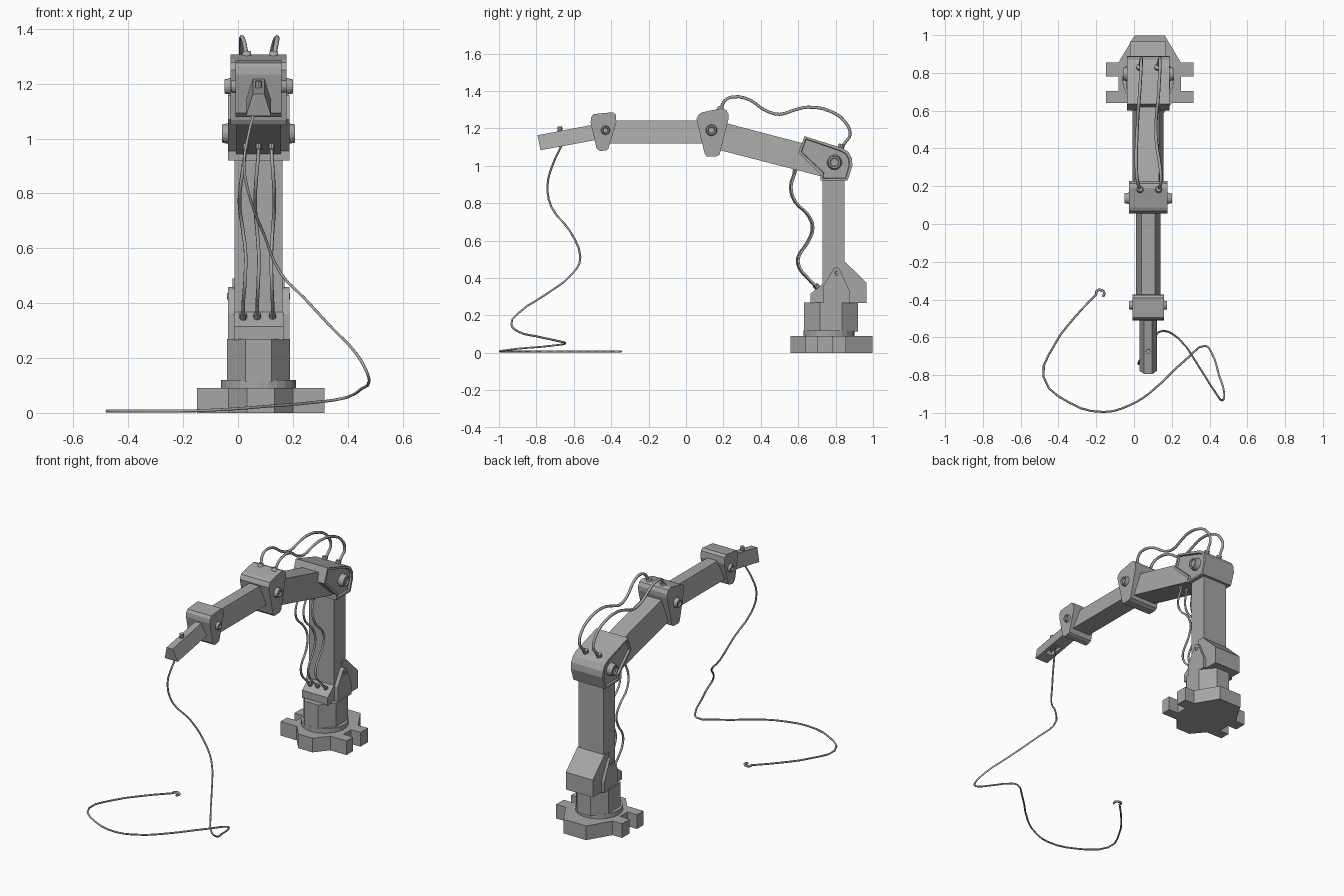
import bpy, bmesh
from mathutils import Vector, Matrix

if "Cube" in bpy.data.objects:
    bpy.data.objects.remove(bpy.data.objects["Cube"])

CX = 0.075  # centre line of the arm
GREY = bpy.data.materials.new("dark_grey")
GREY.diffuse_color = (.38, .38, .38, 1)
GREY.use_nodes = True
GREY.node_tree.nodes["Principled BSDF"].inputs["Base Color"].default_value = GREY.diffuse_color


def add_object(name, data):
    data.materials.append(GREY)
    ob = bpy.data.objects.new(name, data)
    bpy.context.collection.objects.link(ob)
    return ob


def finish(name, bm):
    bmesh.ops.recalc_face_normals(bm, faces=bm.faces)
    me = bpy.data.meshes.new(name)
    bm.to_mesh(me)
    bm.free()
    return add_object(name, me)


def prism(name, profile, half, inset=0):
    """Side profile (y, z) spread across x; half is one width or one per point."""
    hs = half if isinstance(half, list) else [half] * len(profile)
    bm = bmesh.new()
    sides = [[bm.verts.new((CX + s * h, y, z)) for (y, z), h in zip(profile, hs)] for s in (-1, 1)]
    caps = [bm.faces.new(s) for s in sides]
    n = len(profile)
    for i in range(n):
        j = (i + 1) % n
        bm.faces.new((sides[0][i], sides[0][j], sides[1][j], sides[1][i]))
    bmesh.ops.recalc_face_normals(bm, faces=bm.faces)
    if inset:
        for f in caps:
            bmesh.ops.inset_region(bm, faces=[f], thickness=inset)
            bmesh.ops.inset_region(bm, faces=[f], thickness=.003, depth=-.012)
    return finish(name, bm)


def slab(name, outline, z0, z1):
    """Plan outline (x, y) raised from z0 to z1."""
    bm = bmesh.new()
    face = bm.faces.new([bm.verts.new((x, y, z0)) for x, y in outline])
    ext = bmesh.ops.extrude_face_region(bm, geom=[face], use_keep_orig=True)["geom"]
    bmesh.ops.translate(bm, vec=(0, 0, z1 - z0), verts=[v for v in ext if isinstance(v, bmesh.types.BMVert)])
    return finish(name, bm)


def peg(name, a, b, r1, r2=None, seg=12, rim=0):
    """Round peg from a to b, with an optional sunken end at b."""
    a, b = Vector(a), Vector(b)
    d = b - a
    bm = bmesh.new()
    m = Matrix.Translation((a + b) / 2) @ d.to_track_quat('Z', 'Y').to_matrix().to_4x4()
    bmesh.ops.create_cone(bm, cap_ends=True, segments=seg, radius1=r1, radius2=r2 or r1,
                          depth=d.length, matrix=m)
    if rim:
        end = max(bm.faces, key=lambda f: f.calc_center_median().dot(d))
        bmesh.ops.inset_region(bm, faces=[end], thickness=rim)
        bmesh.ops.inset_region(bm, faces=[end], thickness=0.003, depth=-0.008)
    return finish(name, bm)


def hose(name, pts, r):
    cu = bpy.data.curves.new(name, 'CURVE')
    cu.dimensions = '3D'
    cu.bevel_depth, cu.bevel_resolution, cu.resolution_u = r, 1, 3
    cu.use_fill_caps = True
    sp = cu.splines.new('BEZIER')
    sp.bezier_points.add(len(pts) - 1)
    for p, co in zip(sp.bezier_points, pts):
        p.co = co
        p.handle_left_type = p.handle_right_type = 'AUTO'
    return add_object(name, cu)


# Base plate with slotted lugs, mirrored from its right half
half = [(.05, .558), (.118, .64), (.232, .64), (.232, .705), (.165, .705), (.165, .78),
        (.232, .78), (.232, .855), (.165, .855), (.08, .998)]
slab("base_plate", [(.083 + x, y) for x, y in half] + [(.083 - x, y) for x, y in reversed(half)], 0, .09)
peg("turntable_ring", (CX, .765, .085), (CX, .765, .12), .137, seg=24)

# Turret and column
oct8 = [(1, .41), (.41, 1), (-.41, 1), (-1, .41), (-1, -.41), (-.41, -1), (.41, -1), (1, -.41)]
slab("turret", [(CX + .115 * x, .775 + .145 * y) for x, y in oct8], .115, .27)
prism("hose_block", [(.665, .265), (.665, .315), (.73, .368), (.75, .368), (.75, .265)], .09)
prism("rear_block", [(.80, .265), (.965, .265), (.965, .375), (.847, .49), (.80, .49)], .095)
prism("side_brackets", [(.735, .265), (.735, .36), (.79, .45), (.805, .458), (.82, .45),
                        (.875, .33), (.875, .265)], .112)
prism("column", [(.73, .265), (.847, .265), (.847, .95), (.73, .95)], .088)

# Shoulder housing and arm segments (sides lean in toward the top)
prism("shoulder_housing", [(.634, 1.158), (.837, 1.094), (.867, 1.075), (.887, 1.04), (.89, 1.0),
                           (.864, .92), (.72, .92), (.72, .955), (.60, 1.07)], .112, inset=.016)
prism("upper_arm", [(.136, 1.095), (.75, .936), (.79, 1.077), (.136, 1.248)], [.082, .082, .057, .057])
prism("forearm", [(-.43, 1.12), (.136, 1.12), (.136, 1.242), (-.43, 1.242)], [.064, .064, .036, .036])
tip = prism("arm_tip", [(-.778, 1.083), (-.43, 1.147), (-.43, 1.232), (-.794, 1.163)],
            [.046, .046, .021, .021])

# Elbow and wrist wedges
prism("elbow_block", [(.056, 1.249), (.07, 1.277), (.088, 1.286), (.19, 1.307), (.215, 1.298), (.227, 1.276),
                      (.227, 1.249), (.18, 1.06), (.163, 1.05), (.11, 1.05), (.099, 1.067)], .102)
prism("wrist_block", [(-.51, 1.233), (-.507, 1.26), (-.495, 1.276), (-.393, 1.286), (-.376, 1.275),
                      (-.372, 1.233), (-.415, 1.09), (-.425, 1.083), (-.46, 1.078), (-.479, 1.094)], .084)

# Pivot bolts on both sides of every joint
for joint, y, z, x0, x1, r in (("shoulder", .794, 1.018, .095, .133, .041), ("elbow", .136, 1.19, .095, .125, .032),
                               ("wrist", -.43, 1.19, .078, .101, .026), ("bracket", .805, .425, .105, .115, .014)):
    for side, s in (("left", -1), ("right", 1)):
        peg(f"{joint}_bolt_{side}", (CX + s * x0, y, z), (CX + s * x1, y, z), r, r * .8, 16, rim=r * .22)

# Slot under the tip and button on top
bm = bmesh.new()
bmesh.ops.create_cube(bm, matrix=Matrix.Translation((CX, -.665, 1.1)) @ Matrix.Diagonal((.05, .09, .05, 1)))
cutter = finish("slot_cutter", bm)
cutter.hide_render = True
cutter.hide_viewport = True
mod = tip.modifiers.new("slot", 'BOOLEAN')
mod.operation, mod.object, mod.solver = 'DIFFERENCE', cutter, 'EXACT'
peg("tip_button", (CX, -.672, 1.17), (CX, -.675, 1.21), .013, seg=8)

# Three hoses down the front of the column
front = [(.585, .985), (.58, .96), (.56, .885), (.585, .805), (.65, .74), (.677, .67), (.65, .59),
         (.60, .51), (.605, .457), (.65, .40), (.705, .345)]
wobble = [0, 0, -.01, -.02, -.02, -.01, 0, 0, -.003, -.008, -.008]
for i, (x, k) in enumerate(((.027, 1), (.075, .6), (.122, -.5))):
    pts = [(x + k * w, y + .004 * (i - 1), z) for (y, z), w in zip(front, wobble)]
    hose(f"front_hose_{i + 1}", pts, .0065)
    peg(f"front_hose_top_fitting_{i + 1}", (x, .59, 1.0), (x, .578, .96), .011, seg=8)
    peg(f"front_hose_base_fitting_{i + 1}", pts[-1], Vector(pts[-1]) + Vector((0, -.014, .018)), .013, seg=8)

# Two hoses looping over the shoulder to the elbow, splayed apart near the elbow
over = [(.827, 1.09), (.855, 1.13), (.877, 1.165), (.85, 1.235), (.77, 1.292), (.65, 1.313), (.58, 1.298),
        (.50, 1.275), (.42, 1.298), (.34, 1.352), (.25, 1.368), (.205, 1.345), (.185, 1.295)]
sways = {"left": [0, .005, .008, .008, .004, -.004, -.01, -.014, -.018, -.02, -.016, -.008, 0],
         "right": [0, .005, .01, .012, .008, 0, -.008, -.012, -.008, .004, .014, .01, 0]}
for side, x, xe in (("left", .03, .032), ("right", .125, .13)):
    n = len(over) - 1
    hose(f"top_hose_{side}", [(x + (xe - x) * i / n + w, y, z)
                              for i, ((y, z), w) in enumerate(zip(over, sways[side]))], .0085)
    peg(f"top_hose_shoulder_fitting_{side}", (x, .822, 1.08), (x, .834, 1.115), .017, seg=10)
    peg(f"top_hose_elbow_fitting_{side}", (xe, .182, 1.29), (xe, .186, 1.318), .023, .014, seg=10)

# Loose cable from the tip to the ground, ending in a small hook
hose("tip_cable", [
    (.065, -.66, 1.12), (.035, -.715, 1.0), (.022, -.74, .9), (.045, -.72, .78), (.095, -.62, .65),
    (.155, -.565, .51), (.24, -.61, .42), (.345, -.757, .307), (.43, -.89, .217), (.468, -.934, .152),
    (.478, -.90, .115), (.45, -.80, .088), (.41, -.68, .062), (.378, -.645, .052), (.294, -.70, .04),
    (.08, -.897, .022), (-.024, -.96, .014), (-.16, -.995, .008), (-.34, -.947, .007),
    (-.478, -.812, .007), (-.42, -.638, .007), (-.315, -.495, .007), (-.20, -.373, .007)], .0055)
hose("cable_hook", [(-.20, -.373, .007), (-.197, -.355, .007), (-.178, -.349, .007),
                    (-.158, -.365, .007), (-.165, -.385, .007)], .007)
